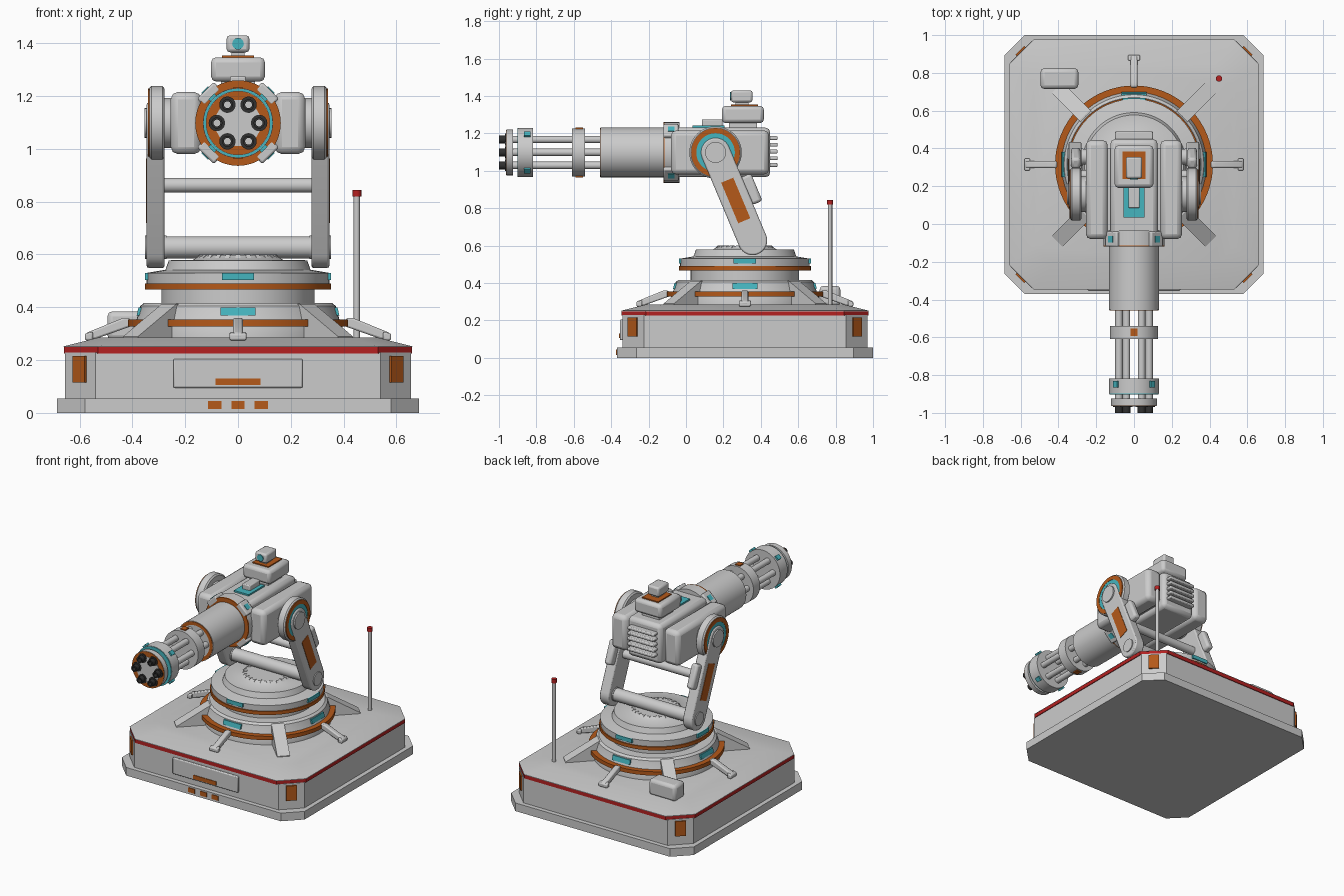
import bpy, bmesh, math
from mathutils import Vector

if "Cube" in bpy.data.objects:
    bpy.data.objects.remove(bpy.data.objects["Cube"])

YC = 0.315            # centre of base and turntable
GZ = 1.098            # height of the gun axis


def material(name, rgb):
    m = bpy.data.materials.new(name)
    m.diffuse_color = (*rgb, 1)
    m.use_nodes = True
    m.node_tree.nodes["Principled BSDF"].inputs["Base Color"].default_value = m.diffuse_color
    return m


ORANGE = material("orange", (0.46, 0.1, 0.01))
CYAN = material("cyan", (0.06, 0.46, 0.52))
RED = material("red", (0.46, 0.015, 0.015))
DARK = material("dark", (0.03, 0.03, 0.03))


def finish(name, bm, mat=None, bevel=0, seg=2, loc=(0, 0, 0), rot=(0, 0, 0)):
    bmesh.ops.remove_doubles(bm, verts=bm.verts, dist=1e-5)
    bmesh.ops.recalc_face_normals(bm, faces=bm.faces)
    me = bpy.data.meshes.new(name)
    bm.to_mesh(me)
    bm.free()
    ob = bpy.data.objects.new(name, me)
    bpy.context.collection.objects.link(ob)
    ob.location, ob.rotation_euler = loc, rot
    if mat:
        me.materials.append(mat)
    if bevel:
        b = ob.modifiers.new("bevel", 'BEVEL')
        b.width, b.segments = bevel, seg
    return ob


def box(name, c, size, mat=None, bevel=0, rot=(0, 0, 0)):
    bm = bmesh.new()
    bmesh.ops.create_cube(bm, size=1)
    bmesh.ops.scale(bm, vec=size, verts=bm.verts)
    return finish(name, bm, mat, bevel, loc=c, rot=rot)


def loft(name, rings, mat=None, cap=True, closed=False, **kw):
    bm = bmesh.new()
    vs = [[bm.verts.new(p) for p in r] for r in rings]
    pairs = list(zip(vs, vs[1:])) + ([(vs[-1], vs[0])] if closed else [])
    n = len(vs[0])
    for a, b in pairs:
        for i in range(n):
            j = (i + 1) % n
            bm.faces.new((a[i], a[j], b[j], b[i]))
    if cap and not closed:
        bm.faces.new(vs[0])
        bm.faces.new(vs[-1])
    return finish(name, bm, mat, **kw)


def lathe(name, prof, axis='z', mat=None, loc=(0, 0, 0), n=64, closed=False):
    put = {'z': lambda a, b, t: (a, b, t), 'y': lambda a, b, t: (a, t, b),
           'x': lambda a, b, t: (t, a, b)}[axis]
    rings = [[put(r * math.cos(k * math.tau / n), r * math.sin(k * math.tau / n), t)
              for k in range(n)] for r, t in prof]
    return loft(name, rings, mat, closed=closed, loc=loc)


def cyl(name, r, a, b, axis='z', mat=None, loc=(0, 0, 0), n=48):
    return lathe(name, [(r, a), (r, b)], axis, mat, loc, n)


def tube(name, ri, ro, a, b, axis='z', mat=None, loc=(0, 0, 0), n=64):
    return lathe(name, [(ri, a), (ro, a), (ro, b), (ri, b)], axis, mat, loc, n, True)


def plate(name, pts, x0, x1, mat=None, **kw):
    """Outline in (y, z) extruded along x."""
    return loft(name, [[(x, y, z) for y, z in pts] for x in (x0, x1)], mat, **kw)


def octo(name, levels, mat=None):
    """Square with cut corners, lofted through (half, chamfer, z) levels."""
    rings = []
    for h, c, z in levels:
        k = h - c
        rings.append([(x, y + YC, z) for x, y in ((h, -k), (h, k), (k, h), (-k, h),
                                                  (-h, k), (-h, -k), (-k, -h), (k, -h))])
    return loft(name, rings, mat)


# Base
octo("base_plate", [(0.685, 0.105, 0), (0.685, 0.105, 0.055)])
octo("base_body", [(0.655, 0.115, 0.05), (0.655, 0.115, 0.228)])
octo("base_red_band", [(0.66, 0.13, 0.225), (0.66, 0.13, 0.249)], RED)
octo("base_deck", [(0.661, 0.13, 0.249), (0.661, 0.13, 0.252), (0.53, 0.10, 0.285)])
box("front_panel", (0, -0.345, 0.15), (0.49, 0.018, 0.11), bevel=0.006)
box("front_panel_strip", (0, -0.354, 0.118), (0.17, 0.008, 0.026), ORANGE)
for i in (-1, 0, 1):
    box("plate_marker", (i * 0.088, -0.37, 0.03), (0.05, 0.008, 0.03), ORANGE)
for sx in (-1, 1):
    for sy in (-1, 1):
        box("corner_marker", (sx * 0.599, YC + sy * 0.599, 0.165), (0.066, 0.014, 0.1), ORANGE,
            rot=(0, 0, -sx * sy * math.pi / 4))
box("deck_box", (-0.395, 0.77, 0.33), (0.2, 0.11, 0.11), bevel=0.02)
cyl("antenna", 0.012, 0.26, 0.825, loc=(0.45, 0.77, 0), n=16)
cyl("antenna_tip", 0.017, 0.82, 0.845, mat=RED, loc=(0.45, 0.77, 0), n=16)

# Turntable
C = (0, YC, 0)
lathe("turntable_lower", [(0.395, 0.27), (0.395, 0.33), (0.385, 0.35), (0.37, 0.405),
                          (0.355, 0.417), (0.29, 0.417), (0.29, 0.47)], loc=C)
tube("turntable_lower_ring", 0.37, 0.418, 0.328, 0.354, mat=ORANGE, loc=C)
lathe("turntable_upper", [(0.28, 0.468), (0.345, 0.468), (0.347, 0.53), (0.275, 0.542),
                          (0.262, 0.578), (0.17, 0.58), (0.14, 0.598)], loc=C)
tube("turntable_upper_ring", 0.33, 0.353, 0.468, 0.491, mat=ORANGE, loc=C)
for k in range(24):
    plate("turntable_tooth", [(0.125, 0.58), (0.165, 0.58), (0.145, 0.6), (0.125, 0.6)],
          -0.009, 0.009, loc=C, rot=(0, 0, k * math.tau / 24))
for k in range(4):
    rz = (0, 0, k * math.pi / 2)
    rd = (0, 0, k * math.pi / 2 + math.pi / 4)
    plate("upper_light", [(0.335, 0.504), (0.352, 0.504), (0.352, 0.53), (0.335, 0.53)],
          -0.06, 0.06, CYAN, loc=C, rot=rz)
    plate("lower_light", [(0.355, 0.369), (0.384, 0.369), (0.377, 0.399), (0.355, 0.399)],
          -0.066, 0.066, CYAN, loc=C, rot=rz)
    plate("deck_clamp", [(0.4, 0.33), (0.41, 0.36), (0.435, 0.36), (0.575, 0.303), (0.583, 0.288),
                         (0.565, 0.278), (0.54, 0.28)], -0.018, 0.018, loc=C, rot=rz, bevel=0.007)
    plate("clamp_foot", [(0.55, 0.275), (0.58, 0.275), (0.58, 0.3), (0.55, 0.308)],
          -0.032, 0.032, loc=C, rot=rz, bevel=0.006)
    plate("support_rib", [(0.33, 0.28), (0.33, 0.412), (0.37, 0.412), (0.575, 0.29), (0.575, 0.28)],
          -0.04, 0.04, loc=C, rot=rd)

# Twin arms with cross bars
low, up = Vector((0.356, 0.627)), Vector((0.158, GZ))
tilt = math.atan2(low.x - up.x, up.y - low.y)


def along(t, off=0):
    p = low.lerp(up, t)
    return p.x + off * math.cos(tilt), p.y + off * math.sin(tilt)


outline = []
for c, start in ((up, 0), (low, math.pi)):
    for k in range(17):
        a = tilt + start + k * math.pi / 16
        outline.append((c.x + 0.078 * math.cos(a), c.y + 0.078 * math.sin(a)))
for s in (-1, 1):
    at_up, at_low = (0, up.x, up.y), (0, low.x, low.y)
    plate("arm", outline, s * 0.278, s * 0.346, bevel=0.008)
    lathe("arm_shoulder", [(0.13, s * 0.278), (0.14, s * 0.286), (0.14, s * 0.328),
                           (0.132, s * 0.336)], 'x', loc=at_up)
    tube("shoulder_orange_ring", 0.103, 0.13, s * 0.33, s * 0.341, 'x', ORANGE, at_up)
    tube("shoulder_cyan_ring", 0.07, 0.103, s * 0.33, s * 0.339, 'x', CYAN, at_up)
    cyl("shoulder_pin", 0.056, s * 0.2, s * 0.355, 'x', loc=at_up)
    cyl("shoulder_hub", 0.095, s * 0.22, s * 0.28, 'x', loc=at_up)
    cyl("elbow_pin", 0.045, s * 0.27, s * 0.352, 'x', loc=at_low)
    box("arm_strip", (s * 0.342, *along(0.455)), (0.014, 0.07, 0.235), ORANGE, rot=(tilt, 0, 0))
    box("arm_damper", (s * 0.308, *along(0.5, 0.1)), (0.05, 0.062, 0.16), bevel=0.015,
        rot=(tilt, 0, 0))
cyl("lower_cross_bar", 0.042, -0.285, 0.285, 'x', loc=(0, low.x, low.y))
cyl("upper_cross_bar", 0.028, -0.285, 0.285, 'x', loc=(0, *along(0.5)))

# Gun housing
box("housing", (0, 0.175, GZ), (0.25, 0.55, 0.265), bevel=0.025)
for s in (-1, 1):
    box("side_pod", (s * 0.197, 0.182, GZ), (0.116, 0.525, 0.236), bevel=0.028)
    box("pod_link", (s * 0.135, 0.18, GZ - 0.005), (0.05, 0.44, 0.19))
for i in range(-2, 3):
    box("vent_fin", (0, 0.465, GZ + 0.005 + i * 0.036), (0.2, 0.05, 0.02), bevel=0.006)
box("top_light", (0, 0.12, 1.235), (0.11, 0.17, 0.012), CYAN)
box("top_rail", (0, 0.14, 1.255), (0.06, 0.11, 0.04), bevel=0.006)

# Sensor head
box("sensor_neck", (0, 0.305, 1.245), (0.13, 0.15, 0.03))
box("sensor_base", (0, 0.304, 1.301), (0.205, 0.225, 0.092), bevel=0.02)
box("sensor_pad", (0, 0.312, 1.348), (0.12, 0.145, 0.012), ORANGE)
box("sensor_stem", (0, 0.3, 1.36), (0.05, 0.07, 0.03))
box("sensor_head", (0, 0.298, 1.398), (0.086, 0.115, 0.064), bevel=0.012)
cyl("sensor_lens", 0.022, 0.235, 0.25, 'y', CYAN, (0, 0, 1.398), 24)

# Barrel cluster
G = (0, 0, GZ)
cyl("collar", 0.162, -0.115, -0.035, 'y', loc=G, n=64)
tube("collar_ring", 0.132, 0.162, -0.119, -0.11, 'y', ORANGE, G)
cyl("shroud", 0.133, -0.456, -0.1, 'y', loc=G, n=64)
tube("shroud_lip", 0.108, 0.13, -0.459, -0.45, 'y', ORANGE, G)
cyl("middle_ring", 0.128, -0.61, -0.54, 'y', loc=G, n=64)
cyl("front_ring", 0.132, -0.898, -0.818, 'y', loc=G, n=64)
tube("front_ring_trim", 0.105, 0.13, -0.902, -0.89, 'y', CYAN, G)
cyl("muzzle_disc", 0.122, -0.96, -0.924, 'y', loc=G, n=64)
cyl("muzzle_face", 0.12, -0.963, -0.955, 'y', ORANGE, G, n=64)
cyl("muzzle_hub", 0.1, -0.966, -0.95, 'y', loc=G, n=6)
for k in range(6):
    a = k * math.pi / 3
    p = (0.08 * math.cos(a), 0, GZ + 0.08 * math.sin(a))
    cyl("barrel", 0.02, -0.97, -0.4, 'y', loc=p, n=20)
    cyl("muzzle_seat", 0.031, -0.969, -0.95, 'y', DARK, p, 24)
    tube("muzzle", 0.013, 0.021, -1.0, -0.96, 'y', DARK, p, 20)
for s in (-1, 1):
    box("middle_ring_marker", (0, -0.572, GZ + s * 0.128), (0.036, 0.04, 0.012), ORANGE)
for k in range(4):
    a = k * math.pi / 2 + math.pi / 4
    ca, sa, ro = math.cos(a), math.sin(a), (0, -a, 0)
    box("front_ring_stud", (0.132 * ca, -0.848, GZ + 0.132 * sa), (0.022, 0.035, 0.03), CYAN, rot=ro)
    box("collar_block", (0.155 * ca, -0.08, GZ + 0.155 * sa), (0.04, 0.08, 0.09), bevel=0.008, rot=ro)
    box("collar_stud", (0.172 * ca, -0.08, GZ + 0.172 * sa), (0.014, 0.035, 0.035), CYAN, rot=ro)

# Smooth shading with sharp edges kept, softer corners on the base
bpy.ops.object.select_all(action='SELECT')
bpy.context.view_layer.objects.active = bpy.data.objects["base_body"]
bpy.ops.object.shade_smooth_by_angle(angle=math.radians(30))
bpy.ops.object.select_all(action='DESELECT')
for name in ("base_body", "base_deck"):
    bpy.data.objects[name].select_set(True)
bpy.ops.object.shade_smooth_by_angle(angle=math.radians(50))
